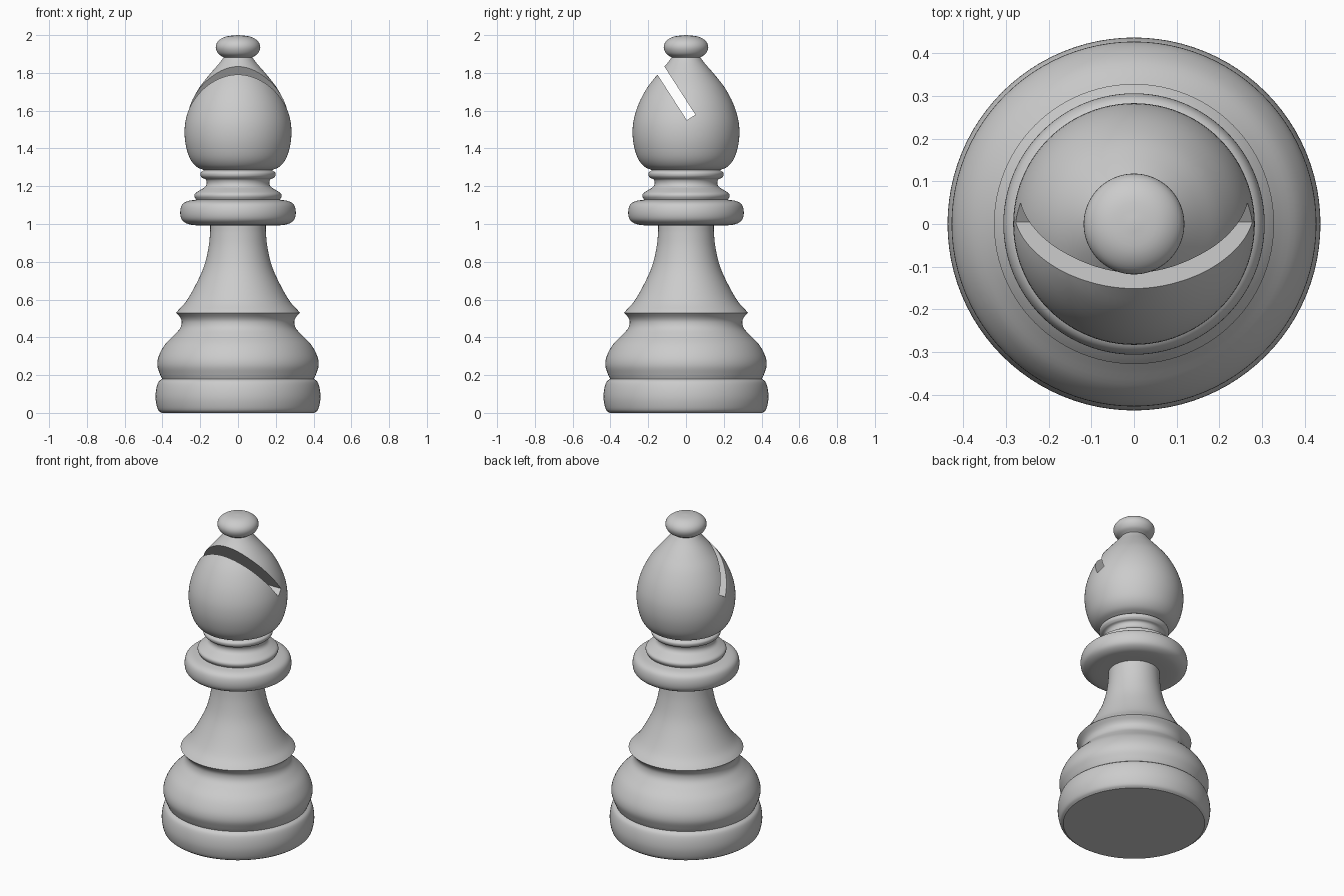
import bpy, bmesh, math
from mathutils import Vector, Matrix

if "Cube" in bpy.data.objects:
    bpy.data.objects.remove(bpy.data.objects["Cube"])

# Turned profile as smooth runs of (radius, height); a crease lies between runs
RUNS = [
    # foot ring
    [(0, 0), (0.405, 0)],
    [(0.405, 0), (0.424, 0.018), (0.436, 0.07), (0.434, 0.12), (0.422, 0.162), (0.402, 0.18)],
    # lower bulge and flared lip
    [(0.402, 0.18), (0.413, 0.205), (0.427, 0.25), (0.42, 0.3), (0.388, 0.36),
     (0.34, 0.41), (0.307, 0.447), (0.298, 0.48), (0.306, 0.505), (0.328, 0.53)],
    # stem
    [(0.328, 0.53), (0.315, 0.545), (0.275, 0.59), (0.228, 0.67), (0.182, 0.77),
     (0.157, 0.87), (0.148, 0.95), (0.147, 0.992)],
    # wide collar
    [(0.147, 0.992), (0.22, 0.993), (0.265, 1.0), (0.297, 1.022), (0.306, 1.06),
     (0.297, 1.1), (0.27, 1.12), (0.222, 1.129)],
    # small collar
    [(0.222, 1.129), (0.231, 1.147), (0.226, 1.163), (0.2, 1.18), (0.175, 1.196),
     (0.166, 1.215), (0.171, 1.235), (0.188, 1.243)],
    # neck ring
    [(0.188, 1.243), (0.198, 1.255), (0.198, 1.272), (0.18, 1.285)],
    # head
    [(0.18, 1.285), (0.222, 1.305), (0.256, 1.35), (0.277, 1.42), (0.283, 1.49),
     (0.275, 1.56), (0.249, 1.64), (0.205, 1.722), (0.152, 1.79), (0.1, 1.85), (0.076, 1.882)],
    # finial button
    [(0.076, 1.882), (0.105, 1.902), (0.118, 1.936), (0.105, 1.968), (0.065, 1.992), (0, 2.0)],
]


def smooth_run(pts, steps=4):
    """Catmull-Rom samples through the points of one run."""
    p = [Vector((r, 0, z)) for r, z in pts]
    p = [2 * p[0] - p[1]] + p + [2 * p[-1] - p[-2]]
    out = []
    for a, b, c, d in zip(p, p[1:], p[2:], p[3:]):
        for i in range(steps):
            t = i / steps
            out.append(0.5 * (2 * b + (c - a) * t + (2 * a - 5 * b + 4 * c - d) * t * t
                              + (3 * b - a - 3 * c + d) * t ** 3))
    return out


def new_object(name, bm):
    bmesh.ops.recalc_face_normals(bm, faces=bm.faces)
    mesh = bpy.data.meshes.new(name)
    bm.to_mesh(mesh)
    bm.free()
    ob = bpy.data.objects.new(name, mesh)
    bpy.context.collection.objects.link(ob)
    return ob


# Lathe the whole piece
outline = smooth_run(RUNS[0], 1)
for run in RUNS[1:]:
    outline += smooth_run(run)
outline.append(Vector((0, 0, 2)))
bm = bmesh.new()
verts = [bm.verts.new(p) for p in outline]
edges = [bm.edges.new(e) for e in zip(verts, verts[1:])]
bmesh.ops.spin(bm, geom=verts + edges, cent=(0, 0, 0), axis=(0, 0, 1),
               angle=math.tau, steps=96)
bmesh.ops.remove_doubles(bm, verts=bm.verts, dist=0.0001)
body = new_object("turned_body", bm)

# Slanted mitre slot, cut through the front of the head
up = Vector((0, -0.541, 0.841))
bm = bmesh.new()
bmesh.ops.create_cube(bm, size=1, matrix=Matrix.Translation(Vector((0, 0.027, 1.564)) + up * 0.25)
                      @ Matrix.Rotation(math.atan2(0.541, 0.841), 4, 'X')
                      @ Matrix.Diagonal((1, 0.054, 0.5, 1)))
cutter = new_object("slot_cutter", bm)
cutter.hide_render = True

cut = body.modifiers.new("slot", 'BOOLEAN')
cut.operation, cut.solver, cut.object = 'DIFFERENCE', 'EXACT', cutter
bpy.context.view_layer.objects.active = body
body.select_set(True)
bpy.ops.object.modifier_apply(modifier="slot")
bpy.data.objects.remove(cutter)
bpy.ops.object.shade_smooth_by_angle(angle=math.radians(35))
